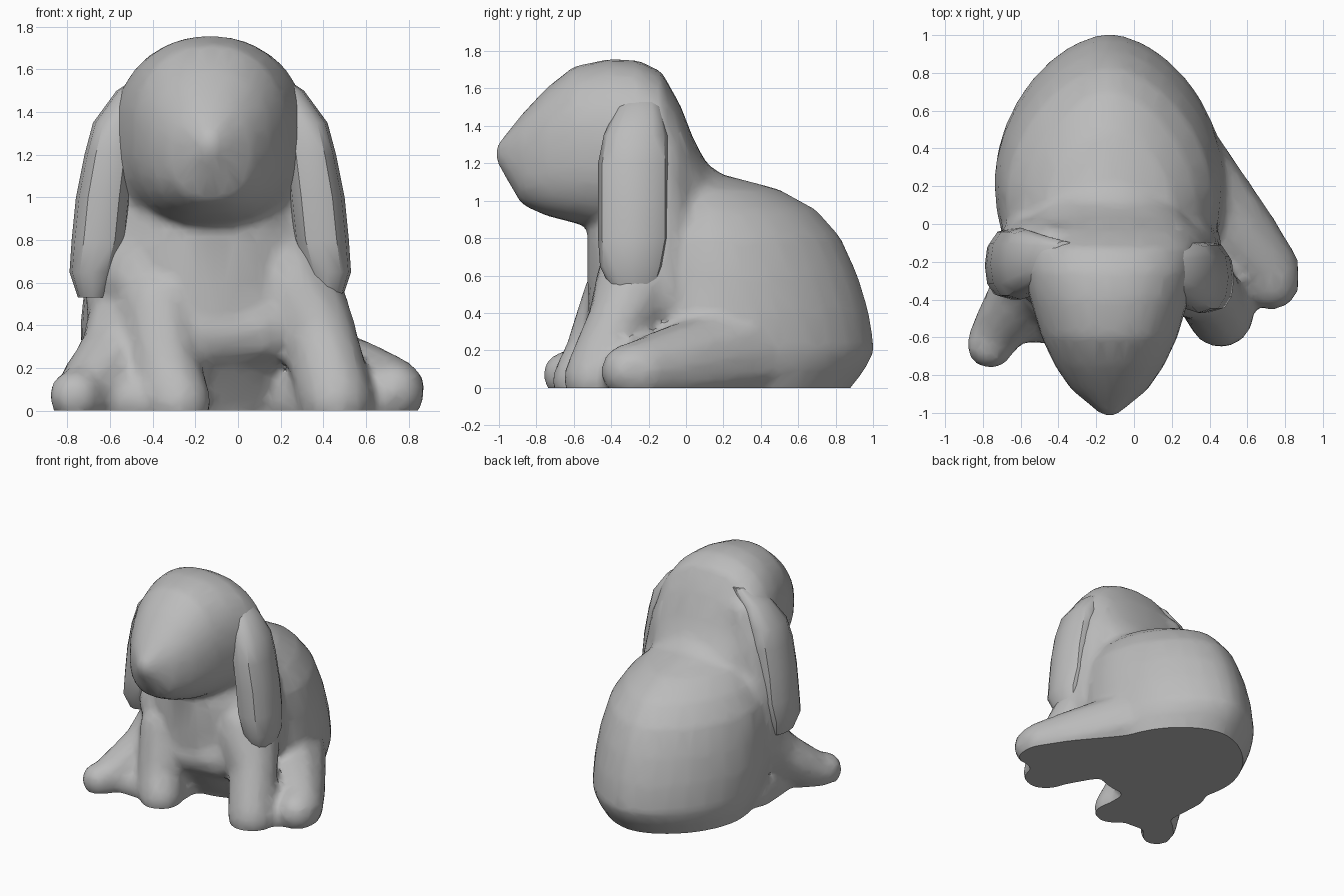
import bpy, bmesh, math

cube = bpy.data.objects.get("Cube")
if cube:
    bpy.data.objects.remove(cube)

clay = bpy.data.materials.new("clay grey")
clay.use_nodes = True
clay.diffuse_color = (0.5, 0.5, 0.5, 1)
clay.node_tree.nodes["Principled BSDF"].inputs["Base Color"].default_value = (0.5, 0.5, 0.5, 1)

MID = -0.13  # the animal sits slightly off centre


def oval(count, front, back):
    """Unit superellipse points with separate front and back roundness."""
    for i in range(count):
        a = 2 * math.pi * i / count
        c, s = math.cos(a), math.sin(a)
        power = back if s > 0 else front
        yield (math.copysign(abs(c) ** (2 / power), c),
               math.copysign(abs(s) ** (2 / power), s))


def loft(bm, rings):
    """Skin a list of point rings and close both ends."""
    rows = [[bm.verts.new(p) for p in ring] for ring in rings]
    n = len(rows[0])
    for a, b in zip(rows, rows[1:]):
        for i in range(n):
            j = (i + 1) % n
            bm.faces.new((a[i], a[j], b[j], b[i]))
    bm.faces.new(rows[0])
    bm.faces.new(rows[-1])


def limb(bm, balls):
    """Chain of tapered capsules through (x, y, z, radius) points."""
    sphere = bmesh.new()
    bmesh.ops.create_icosphere(sphere, subdivisions=2, radius=1)
    unit = [v.co.copy() for v in sphere.verts]
    sphere.free()
    for pair in zip(balls, balls[1:]):
        verts = [bm.verts.new((x + r * u.x, y + r * u.y, z + r * u.z))
                 for x, y, z, r in pair for u in unit]
        bmesh.ops.convex_hull(bm, input=verts)
        for v in verts:
            if v.is_valid and not v.link_faces:
                bm.verts.remove(v)


def finish(name, bm, angle):
    bmesh.ops.recalc_face_normals(bm, faces=bm.faces[:])
    mesh = bpy.data.meshes.new(name)
    bm.to_mesh(mesh)
    bm.free()
    mesh.materials.append(clay)
    obj = bpy.data.objects.new(name, mesh)
    bpy.context.collection.objects.link(obj)
    bpy.ops.object.select_all(action="DESELECT")
    obj.select_set(True)
    bpy.context.view_layer.objects.active = obj
    bpy.ops.object.shade_smooth_by_angle(angle=math.radians(angle))
    return obj


# Torso: stacked ovals (height, front, back, half width)
bm = bmesh.new()
body_slices = [
    (-.12, -.25, .82, .50), (0, -.29, .88, .54), (.1, -.36, .96, .58),
    (.2, -.43, 1.01, .60), (.4, -.52, .98, .61), (.6, -.53, .92, .59),
    (.8, -.53, .83, .55), (.95, -.5, .7, .46), (1.06, -.4, .5, .35),
    (1.13, -.3, .24, .2)]
loft(bm, [[(MID + w * u, (lo + hi) / 2 + (hi - lo) / 2 * v, z)
           for u, v in oval(32, 2.1, 1.75)] for z, lo, hi, w in body_slices])

# Head: upright ovals from nose to nape (depth, half width, bottom, top)
head_slices = [
    (-1.02, .03, 1.22, 1.29), (-.96, .1, 1.12, 1.36), (-.88, .2, .98, 1.46),
    (-.75, .29, .92, 1.6), (-.6, .36, .88, 1.72), (-.4, .42, .86, 1.76),
    (-.25, .46, .82, 1.75), (-.13, .47, .8, 1.69), (-.03, .44, .75, 1.51),
    (.04, .4, .7, 1.33), (.11, .34, .7, 1.2), (.22, .24, .7, 1.12)]
loft(bm, [[(MID + w * u, y, (lo + hi) / 2 + (hi - lo) / 2 * v)
           for u, v in oval(28, 2.5, 2.2)] for y, w, lo, hi in head_slices])

limbs = [
    # right outer leg and paw
    [(-.48, -.1, .5, .22), (-.56, -.32, .26, .19), (-.73, -.58, .07, .14),
     (-.76, -.64, .07, .13)],
    [(-.5, -.05, .05, .2), (-.52, -.32, .04, .16)],
    # right inner paw, webbed to the outer one
    [(-.37, -.36, .48, .2), (-.33, -.49, .16, .17), (-.28, -.56, .04, .16)],
    [(-.38, -.2, .05, .24), (-.3, -.5, .02, .16)],
    [(-.66, -.5, .06, .13), (-.36, -.48, .04, .16)],
    # left front leg and paw
    [(.22, -.22, .6, .26), (.38, -.35, .36, .18), (.46, -.48, .05, .18)],
    [(.32, -.06, .05, .25), (.46, -.45, .02, .17)],
    # left hind leg and foot
    [(.2, .35, .2, .28), (.54, -.05, .12, .22), (.71, -.24, .09, .17),
     (.73, -.31, .09, .15)],
    [(.48, -.4, .03, .15), (.68, -.24, .03, .15)],
    # shoulders behind the ears
    [(-.42, -.2, .62, .26), (.16, -.2, .62, .26)],
    [(-.42, -.12, 1.42, .12), (-.5, -.12, 1.2, .15), (-.55, -.11, .85, .17),
     (-.56, -.11, .5, .16)],
    [(.16, -.16, 1.42, .12), (.23, -.15, 1.2, .15), (.28, -.14, .85, .17),
     (.3, -.12, .5, .17)],
    # chest between the legs
    [(-.35, -.36, .36, .19), (.1, -.34, .38, .18)],
]
for balls in limbs:
    limb(bm, balls)

# Fuse torso, head and limbs into one soft skin
raw = finish("body_base", bm, 40)
remesh = raw.modifiers.new("Fuse", "REMESH")
remesh.mode = "VOXEL"
remesh.voxel_size = 0.032
smooth = raw.modifiers.new("Soften", "SMOOTH")
smooth.iterations = 4
thin = raw.modifiers.new("Simplify", "DECIMATE")
thin.ratio = 0.25
bpy.context.view_layer.update()
fused = raw.evaluated_get(bpy.context.evaluated_depsgraph_get())
bm = bmesh.new()
bm.from_mesh(fused.to_mesh())
bpy.data.objects.remove(raw)
# Flat underside
cut = bmesh.ops.bisect_plane(bm, geom=bm.verts[:] + bm.edges[:] + bm.faces[:],
                             plane_co=(0, 0, 0), plane_no=(0, 0, 1), clear_inner=True)
rim = [g for g in cut["geom_cut"] if isinstance(g, bmesh.types.BMEdge)]
bmesh.ops.triangle_fill(bm, edges=rim, use_beauty=True)
finish("body_and_head", bm, 38)

# Ears: hanging flaps (height, outward offset, depth, half thickness, half breadth)
ear_slices = [
    (1.6, .24, -.22, .05, .06), (1.5, .35, -.25, .09, .12),
    (1.35, .44, -.27, .11, .17), (1.2, .47, -.28, .12, .19),
    (1.0, .5, -.28, .13, .19), (.8, .52, -.28, .13, .19),
    (.65, .55, -.29, .11, .17), (.53, .55, -.28, .07, .12)]
for name, side, back in (("left_ear", 1, 0), ("right_ear", -1, .07)):
    bm = bmesh.new()
    loft(bm, [[(MID + side * (off + t * u), y + back + b * v, z)
               for u, v in oval(12, 2.4, 2.4)] for z, off, y, t, b in ear_slices])
    finish(name, bm, 38)
